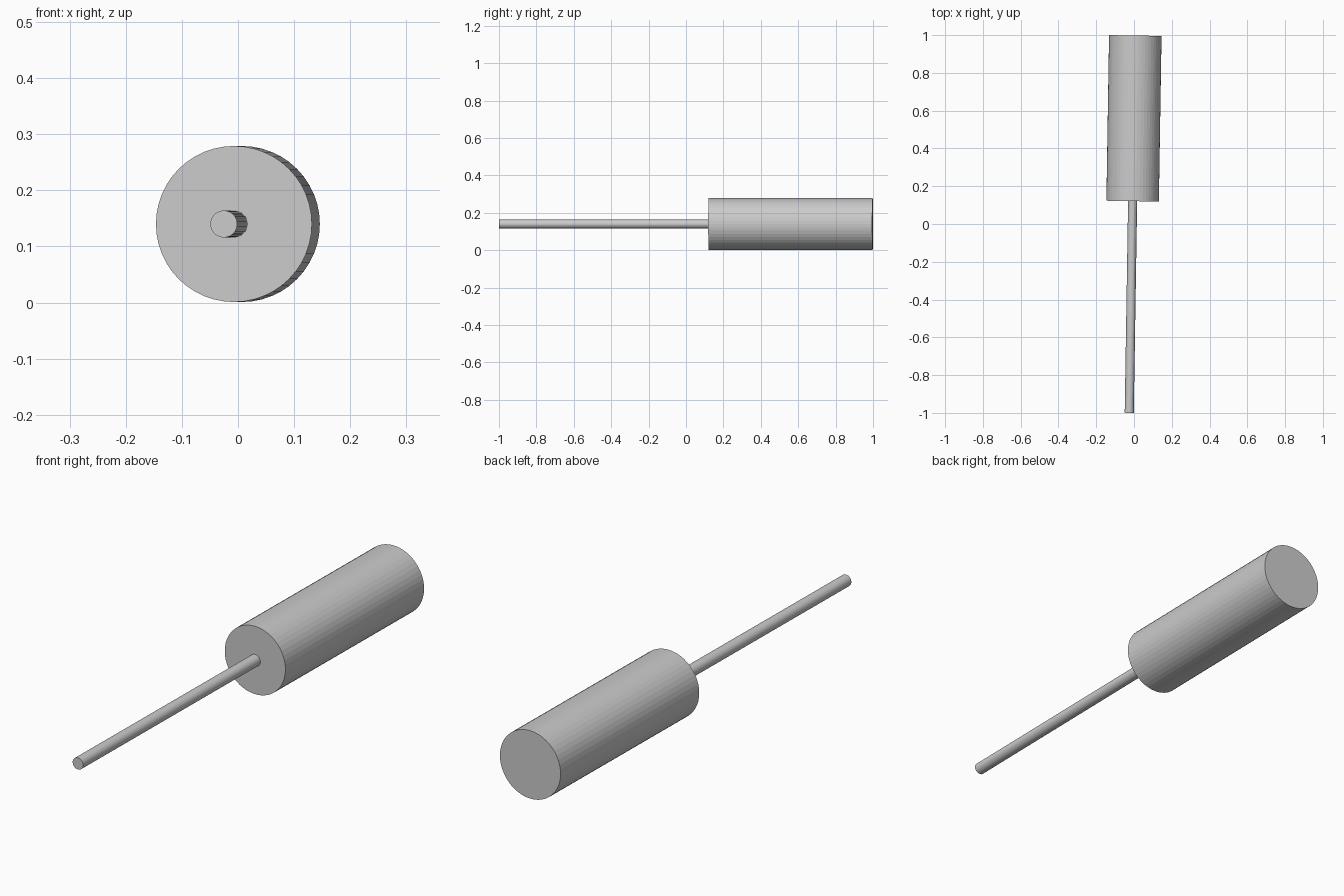
import bpy
from mathutils import Vector

if "Cube" in bpy.data.objects:
    bpy.data.objects.remove(bpy.data.objects["Cube"])


def cylinder(name, start, end, radius, sides):
    """Capped flat-shaded cylinder between two points."""
    a, b = Vector(start), Vector(end)
    axis = b - a
    bpy.ops.mesh.primitive_cylinder_add(
        vertices=sides, radius=radius, depth=axis.length, location=(a + b) / 2,
        rotation=axis.to_track_quat('Z', 'Y').to_euler())
    bpy.context.object.name = name


# The whole tool leans slightly about z, along one shared axis
Z, SLOPE, X0 = 0.14, 0.0161, -0.0092


def on_axis(y):
    return (X0 + SLOPE * y, y, Z)


# Thick grip at the back
cylinder("handle", on_axis(0.121), on_axis(0.9978), 0.139, 48)
# Thin rod, seated a little way into the grip
cylinder("shaft", on_axis(-0.9996), on_axis(0.13), 0.024, 32)
